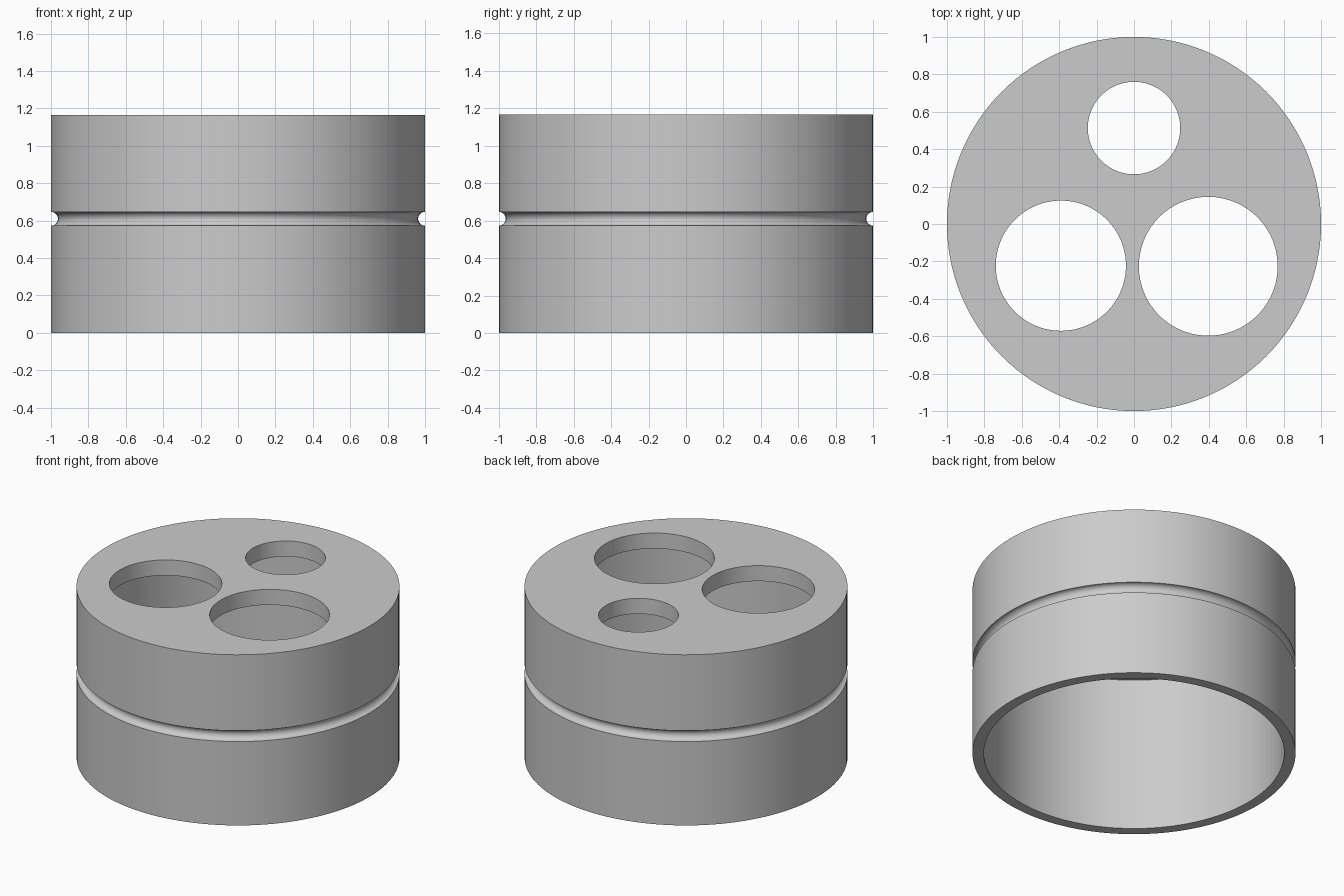
import bpy
import bmesh
from math import cos, sin, pi, radians

cube = bpy.data.objects.get("Cube")
if cube:
    bpy.data.objects.remove(cube, do_unlink=True)

SEGMENTS = 128
HEIGHT, PLATE_UNDERSIDE = 1.166, 1.06
OUTER, INNER = 1.0, 0.93
GROOVE_Z, GROOVE_R = 0.61, 0.037

grey = bpy.data.materials.new("plain grey")
grey.use_nodes = True
grey.diffuse_color = (0.6, 0.6, 0.6, 1)
grey.node_tree.nodes["Principled BSDF"].inputs["Base Color"].default_value = grey.diffuse_color


def lathe(name, profile):
    """Revolve (radius, z) points about z and close both ends with flat caps."""
    bm = bmesh.new()
    rings = []
    for r, z in profile:
        angles = [2 * pi * i / SEGMENTS for i in range(SEGMENTS)]
        rings.append([bm.verts.new((r * cos(a), r * sin(a), z)) for a in angles])
    for low, high in zip(rings, rings[1:]):
        for i in range(SEGMENTS):
            j = (i + 1) % SEGMENTS
            bm.faces.new((low[i], low[j], high[j], high[i]))
    bm.faces.new(rings[0])
    bm.faces.new(rings[-1])
    bmesh.ops.recalc_face_normals(bm, faces=bm.faces)
    mesh = bpy.data.meshes.new(name)
    bm.to_mesh(mesh)
    bm.free()
    mesh.materials.append(grey)
    obj = bpy.data.objects.new(name, mesh)
    bpy.context.collection.objects.link(obj)
    return obj


# Hollow cap: inner ceiling, inner wall, rim, outer wall with round groove, top
groove = []
for i in range(17):
    a = -pi / 2 + pi * i / 16
    groove.append((OUTER - GROOVE_R * cos(a), GROOVE_Z + GROOVE_R * sin(a)))
cap = lathe("grooved_cap", [(INNER, PLATE_UNDERSIDE), (INNER, 0), (OUTER, 0),
                            *groove, (OUTER, HEIGHT)])

# Three round holes through the top plate: x, y, radius
holes = {
    "back_hole": (0, 0.513, 0.247),
    "right_hole": (-0.391, -0.223, 0.348),
    "left_hole": (0.397, -0.226, 0.371),
}
bpy.context.view_layer.objects.active = cap
for name, (x, y, r) in holes.items():
    cutter = lathe(name + "_cutter", [(r, PLATE_UNDERSIDE - 0.1), (r, HEIGHT + 0.1)])
    cutter.location = (x, y, 0)
    cutter.hide_render = True
    cut = cap.modifiers.new(name, "BOOLEAN")
    cut.operation = "DIFFERENCE"
    cut.solver = "EXACT"
    cut.object = cutter
    bpy.context.view_layer.update()
    bpy.ops.object.modifier_apply(modifier=name)
    bpy.data.objects.remove(cutter, do_unlink=True)

# Smooth walls, crisp rims
bpy.ops.object.select_all(action="DESELECT")
cap.select_set(True)
bpy.ops.object.shade_smooth_by_angle(angle=radians(30))
